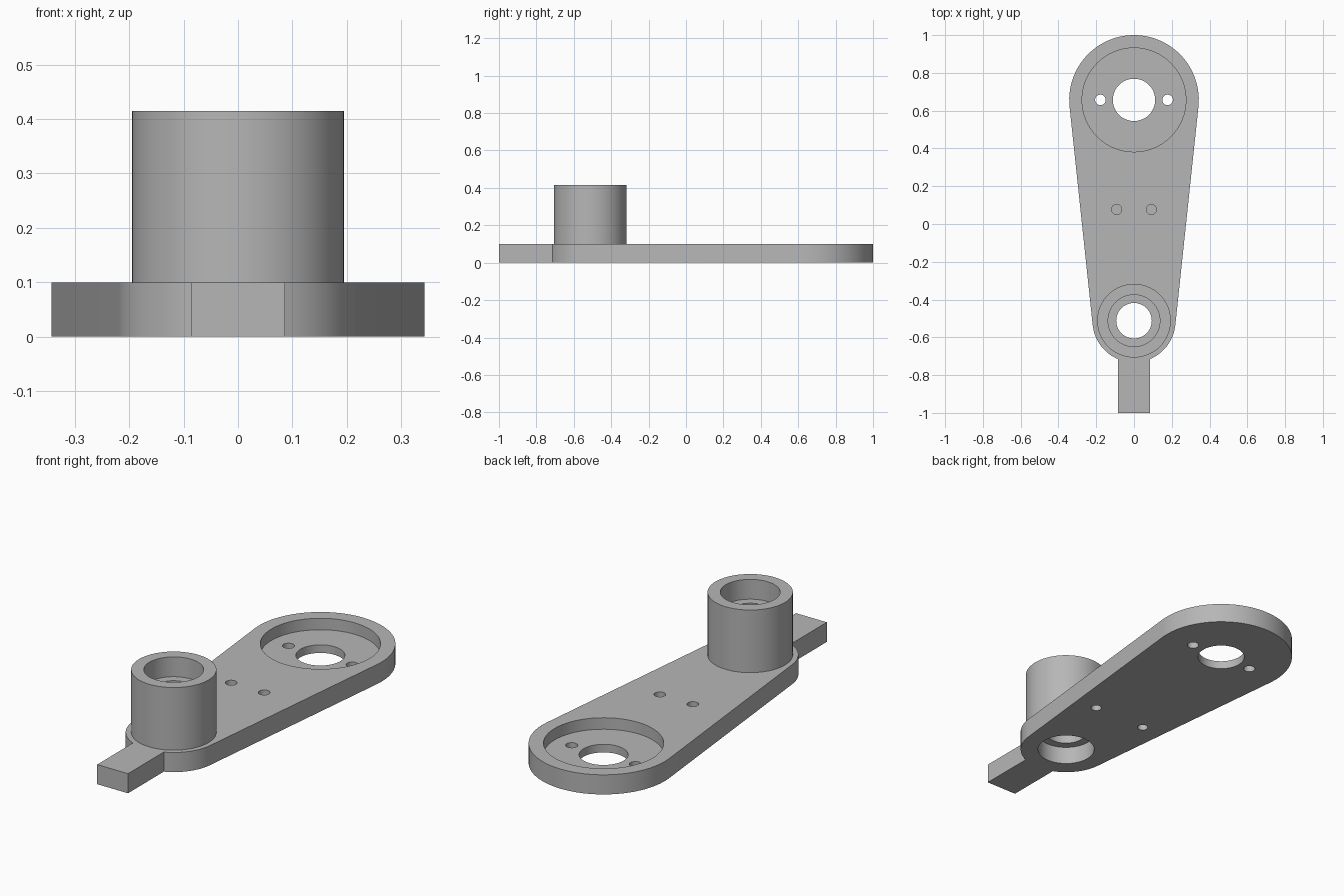
import bpy, bmesh
from math import sin, cos, pi, asin, sqrt

if "Cube" in bpy.data.objects:
    bpy.data.objects.remove(bpy.data.objects["Cube"])

T = 0.099                      # plate thickness
BIG_Y, BIG_R = 0.657, 0.343    # wide end
BOSS_Y, END_R = -0.512, 0.22   # narrow end
TAB_W = 0.086
SEG = 64

grey = bpy.data.materials.new("plain_grey")
grey.use_nodes = True
colour = (0.47, 0.47, 0.47, 1)
grey.diffuse_color = colour
grey.node_tree.nodes["Principled BSDF"].inputs["Base Color"].default_value = colour


def finish(bm, name):
    bmesh.ops.recalc_face_normals(bm, faces=bm.faces)
    mesh = bpy.data.meshes.new(name)
    bm.to_mesh(mesh)
    bm.free()
    mesh.materials.append(grey)
    ob = bpy.data.objects.new(name, mesh)
    bpy.context.collection.objects.link(ob)
    return ob


def activate(ob):
    bpy.ops.object.select_all(action='DESELECT')
    ob.select_set(True)
    bpy.context.view_layer.objects.active = ob


def extrude_outline(name, points, z0, z1):
    bm = bmesh.new()
    face = bm.faces.new([bm.verts.new((x, y, z0)) for x, y in points])
    new = bmesh.ops.extrude_face_region(bm, geom=[face])["geom"]
    verts = [g for g in new if isinstance(g, bmesh.types.BMVert)]
    bmesh.ops.translate(bm, verts=verts, vec=(0, 0, z1 - z0))
    return finish(bm, name)


def arc(y, r, a0, a1, n):
    steps = [a0 + (a1 - a0) * i / n for i in range(n + 1)]
    return [(r * cos(a), y + r * sin(a)) for a in steps]


def lathe(name, y, profile):
    bm = bmesh.new()
    rings = [[bm.verts.new((px, py, z)) for px, py in arc(y, r, 0, 2 * pi, SEG)[:-1]]
             for r, z in profile]
    for k, ring in enumerate(rings):
        nxt = rings[(k + 1) % len(rings)]
        for i in range(SEG):
            j = (i + 1) % SEG
            bm.faces.new((ring[i], ring[j], nxt[j], nxt[i]))
    return finish(bm, name)


def drill(ob, x, y, r, z0, z1, n=SEG):
    circle = [(x + px, py) for px, py in arc(y, r, 0, 2 * pi, n)[:-1]]
    cutter = extrude_outline("cutter", circle, z0, z1)
    cutter.hide_render = True
    activate(ob)
    mod = ob.modifiers.new("drill", 'BOOLEAN')
    mod.operation, mod.solver, mod.object = 'DIFFERENCE', 'EXACT', cutter
    bpy.ops.object.modifier_apply(modifier=mod.name)
    bpy.data.objects.remove(cutter)


# Tapered plate with rounded ends and a square tab
tilt = asin((BIG_R - END_R) / (BIG_Y - BOSS_Y))
tab_angle = asin(TAB_W / END_R)
outline = arc(BIG_Y, BIG_R, -tilt, pi + tilt, 48)
outline += arc(BOSS_Y, END_R, pi + tilt, 1.5 * pi - tab_angle, 16)
outline += [(-TAB_W, -1), (TAB_W, -1)]
outline += arc(BOSS_Y, END_R, -pi / 2 + tab_angle, -tilt, 16)
plate = extrude_outline("arm_plate", outline, 0, T)

# Round pocket, centre hole and bore under the boss
drill(plate, 0, BIG_Y, 0.275, 0.041, 0.2)
drill(plate, 0, BIG_Y, 0.112, -0.1, 0.2)
drill(plate, 0, BOSS_Y, 0.136, -0.1, 0.2)

# Mirrored screw holes: pocket, upper blind, lower blind
for side in (-1, 1):
    drill(plate, side * 0.178, BIG_Y, 0.028, -0.1, 0.2, 24)
    drill(plate, side * 0.092, 0.077, 0.027, 0.045, 0.2, 24)
    drill(plate, side * 0.147, -0.11, 0.025, -0.1, 0.055, 24)

# Hollow boss with an inner shoulder
boss = lathe("boss_tube", BOSS_Y, [
    (0.094, 0.09), (0.136, 0.09), (0.136, T), (0.195, T),
    (0.195, 0.415), (0.137, 0.415), (0.137, 0.315), (0.094, 0.315)])

for ob in (plate, boss):
    activate(ob)
    bpy.ops.object.shade_smooth_by_angle(angle=0.5)
